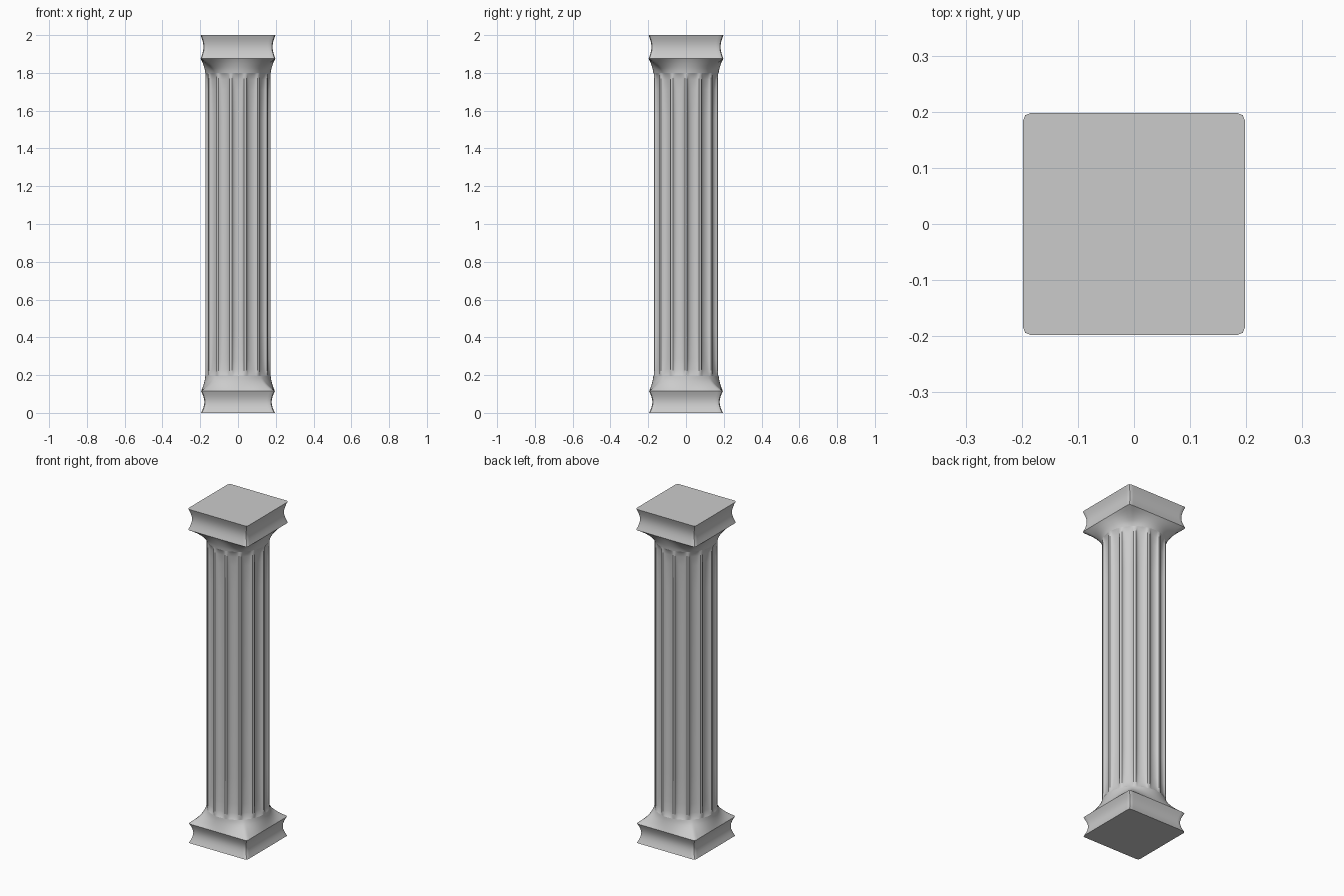
import bpy, bmesh, math

if "Cube" in bpy.data.objects:
    bpy.data.objects.remove(bpy.data.objects["Cube"])

FLUTES = 14
N = FLUTES * 12


def section(z, w, square=0.0, depth=0.0):
    """Ring blending circle to soft square, optionally cut by flutes."""
    ring = []
    for i in range(N):
        a = 2 * math.pi * i / N
        c, s = math.cos(a), math.sin(a)
        r_sq = min(w / max(abs(c), abs(s)), w * 1.385)
        r = w + (r_sq - w) * square
        # narrow fillet between broad concave flutes
        t = abs(((i / 12) + 0.5) % 1 - 0.5) * 2
        if t > 0.2:
            u = (1 - t) / 0.8
            r -= depth * math.sqrt(max(0.0, 1 - u * u))
        ring.append((r * c, r * s, z))
    return ring


def loft(name, rows, cap_bottom=False, cap_top=False):
    bm = bmesh.new()
    rings = [[bm.verts.new(p) for p in section(*row)] for row in rows]
    for lo, hi in zip(rings, rings[1:]):
        for i in range(N):
            j = (i + 1) % N
            bm.faces.new((lo[i], lo[j], hi[j], hi[i]))
    if cap_bottom:
        bm.faces.new(rings[0][::-1])
    if cap_top:
        bm.faces.new(rings[-1])
    mesh = bpy.data.meshes.new(name)
    bm.to_mesh(mesh)
    bm.free()
    ob = bpy.data.objects.new(name, mesh)
    bpy.context.collection.objects.link(ob)
    bpy.ops.object.select_all(action='DESELECT')
    ob.select_set(True)
    bpy.context.view_layer.objects.active = ob
    bpy.ops.object.shade_smooth_by_angle(angle=math.radians(30))
    return ob


def block(z0, z1, w_edge, w_waist, steps=8):
    """Square block rows with hollowed sides."""
    return [(z0 + (z1 - z0) * k / steps,
             w_edge - (w_edge - w_waist) * math.sin(math.pi * k / steps), 1.0)
            for k in range(steps + 1)]


def flare(z_sq, z_round, w_sq, w_round, steps=6):
    """Concave transition rows from square to round."""
    rows = []
    for k in range(1, steps + 1):
        t = k / steps
        f = (1 - t) ** 1.5
        rows.append((z_sq + (z_round - z_sq) * t, w_round + (w_sq - w_round) * f, f))
    return rows


# Square base with flare up to the shaft
loft("base", block(0.0, 0.115, 0.195, 0.178) + flare(0.115, 0.195, 0.195, 0.173),
     cap_bottom=True)

# Fluted shaft, flutes fading in at both ends
R, D = 0.173, 0.02
ends = [(0.0, 0.0), (0.012, 0.35), (0.035, 0.6), (0.09, 0.8), (0.25, 1.0)]
rows = [(0.195 + h, R, 0.0, D * f) for h, f in ends]
rows += [(1.80 - h, R, 0.0, D * f) for h, f in reversed(ends)]
loft("fluted_shaft", rows)

# Square capital with flare down to the shaft
loft("capital", flare(1.875, 1.80, 0.197, 0.173)[::-1] + block(1.875, 2.0, 0.198, 0.183),
     cap_top=True)
